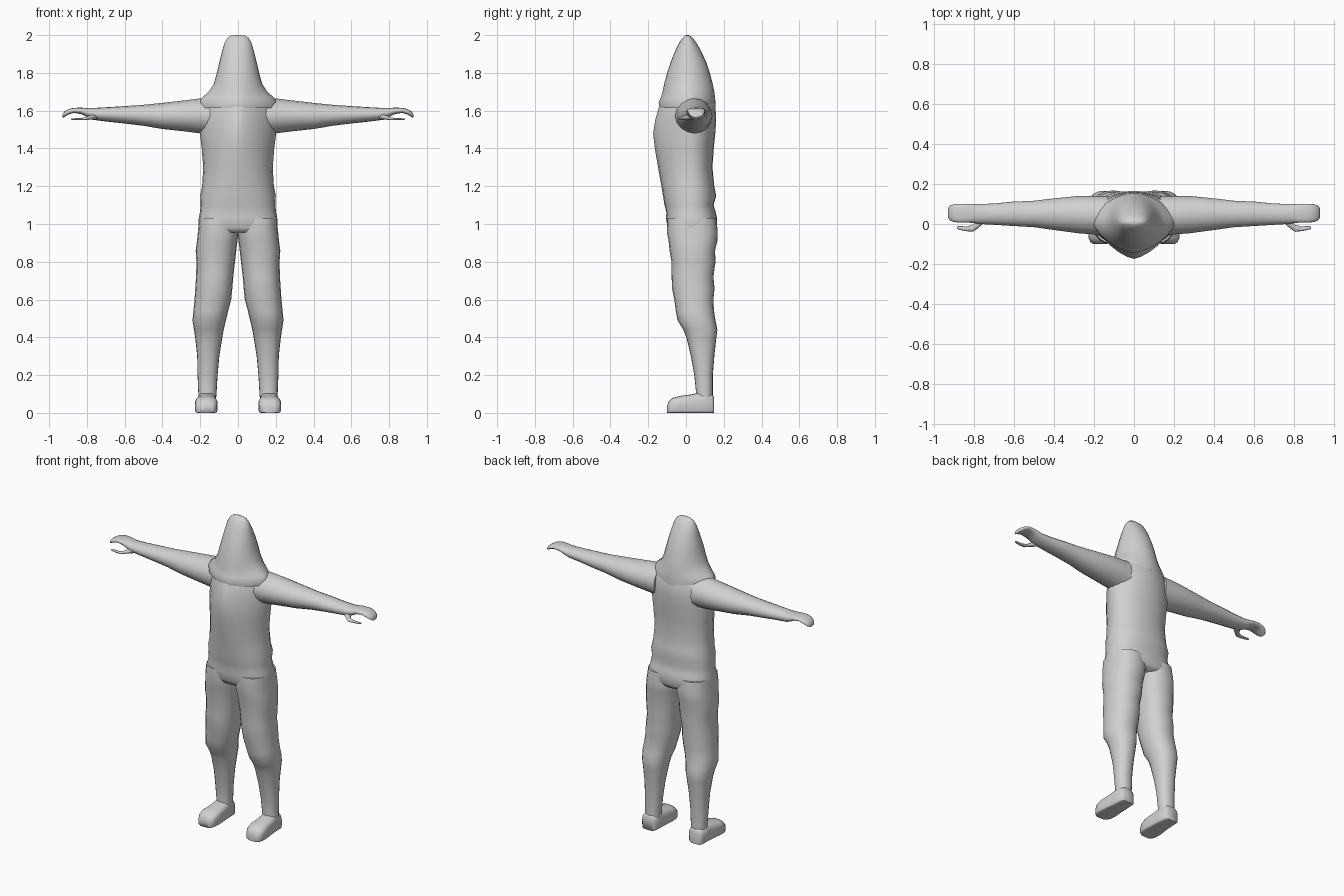
import bpy, bmesh, math
from mathutils import Vector

grey = bpy.data.materials.new("plain_grey")
grey.diffuse_color = (0.64, 0.64, 0.64, 1)

# Axis order for lofts: (along, across, depth) -> xyz
PLACE = {
    'z': lambda t, u, v: (u, v, t),
    'x': lambda t, u, v: (t, u, v),
    'y': lambda t, u, v: (u, t, v),
}


def loft(name, axis, rings, sides=20, side=1, mid=None):
    """Skin rings of (t, u0, u1, v0, v1, low power, high power)."""
    bm = bmesh.new()
    loops = []
    for t, u0, u1, v0, v1, n_lo, n_hi in rings:
        uc, a = (u0 + u1) / 2, (u1 - u0) / 2
        vc = (v0 + v1) / 2 if mid is None else mid
        loop = []
        for i in range(sides):
            ang = 2 * math.pi * i / sides
            c, s = math.cos(ang), math.sin(ang)
            n = n_hi if s > 0 else n_lo
            b = v1 - vc if s > 0 else vc - v0
            u = uc + a * math.copysign(abs(c) ** (2 / n), c)
            v = vc + b * math.copysign(abs(s) ** (2 / n), s)
            p = Vector(PLACE[axis](t, u, v))
            p.x *= side
            loop.append(bm.verts.new(p))
        loops.append(loop)
    for lo, hi in zip(loops, loops[1:]):
        for i in range(sides):
            j = (i + 1) % sides
            bm.faces.new((lo[i], lo[j], hi[j], hi[i]))
    bm.faces.new(loops[0])
    bm.faces.new(loops[-1])
    bmesh.ops.recalc_face_normals(bm, faces=bm.faces)
    mesh = bpy.data.meshes.new(name)
    bm.to_mesh(mesh)
    bm.free()
    mesh.materials.append(grey)
    for p in mesh.polygons:
        p.use_smooth = True
    mesh.set_sharp_from_angle(angle=math.radians(65))
    ob = bpy.data.objects.new(name, mesh)
    bpy.context.collection.objects.link(ob)
    return ob


def sym(t, a, v0, v1, n_lo, n_hi):
    return (t, -a, a, v0, v1, n_lo, n_hi)


# Torso: pointed chest, squarer hips
loft("torso", 'z', [
    sym(0.955, 0.205, -0.085, 0.150, 2.6, 2.6),
    sym(0.98, 0.210, -0.098, 0.165, 2.6, 2.6),
    sym(1.03, 0.208, -0.106, 0.165, 2.5, 2.5),
    sym(1.06, 0.202, -0.104, 0.158, 2.4, 2.4),
    sym(1.10, 0.198, -0.114, 0.146, 2.3, 2.3),
    sym(1.15, 0.200, -0.122, 0.160, 2.2, 2.3),
    sym(1.20, 0.190, -0.130, 0.150, 2.1, 2.2),
    sym(1.30, 0.184, -0.148, 0.140, 1.9, 2.1),
    sym(1.40, 0.192, -0.165, 0.147, 1.7, 2.1),
    sym(1.48, 0.202, -0.174, 0.155, 1.5, 2.0),
    sym(1.55, 0.205, -0.163, 0.160, 1.4, 1.9),
    sym(1.62, 0.200, -0.143, 0.156, 1.4, 1.8),
    sym(1.66, 0.170, -0.120, 0.140, 1.4, 1.8),
], sides=24, mid=0.03)

# Hood: tall dome flaring onto the shoulders
loft("hood", 'z', [
    sym(1.615, 0.205, -0.140, 0.157, 1.5, 1.7),
    sym(1.645, 0.206, -0.145, 0.156, 1.5, 1.7),
    sym(1.668, 0.192, -0.133, 0.154, 1.5, 1.7),
    sym(1.70, 0.155, -0.124, 0.150, 1.7, 1.8),
    sym(1.74, 0.129, -0.116, 0.142, 1.9, 1.9),
    sym(1.80, 0.112, -0.100, 0.126, 2, 2),
    sym(1.86, 0.098, -0.080, 0.106, 2, 2),
    sym(1.92, 0.083, -0.056, 0.078, 2, 2),
    sym(1.96, 0.071, -0.036, 0.055, 2, 2),
    sym(1.985, 0.056, -0.018, 0.036, 2, 2),
    sym(1.997, 0.038, -0.006, 0.022, 2, 2),
    sym(2.0, 0.020, 0.002, 0.014, 2, 2),
], sides=24, mid=0.008)

for side, label in ((1, "left"), (-1, "right")):
    # Sleeve and flat, drooping hand
    loft(label + "_arm", 'x', [
        (0.13, -0.060, 0.140, 1.475, 1.668, 2, 2),
        (0.20, -0.052, 0.140, 1.480, 1.665, 1.9, 1.9),
        (0.28, -0.046, 0.140, 1.490, 1.655, 1.9, 1.9),
        (0.40, -0.030, 0.128, 1.503, 1.641, 2, 2),
        (0.50, -0.016, 0.116, 1.520, 1.631, 2, 2),
        (0.60, -0.010, 0.112, 1.532, 1.624, 2, 2),
        (0.70, -0.004, 0.102, 1.543, 1.618, 2, 2),
        (0.77, 0.000, 0.100, 1.552, 1.614, 2.1, 2.1),
        (0.80, 0.005, 0.101, 1.566, 1.614, 2.3, 2.3),
        (0.83, 0.007, 0.101, 1.582, 1.616, 2.5, 2.5),
        (0.87, 0.007, 0.101, 1.588, 1.615, 2.5, 2.5),
        (0.90, 0.010, 0.099, 1.578, 1.607, 2.5, 2.5),
        (0.92, 0.018, 0.092, 1.566, 1.595, 2.3, 2.3),
        (0.93, 0.032, 0.078, 1.562, 1.578, 2, 2),
    ], sides=16, side=side)

    # Thumb held forward of and below the hand
    loft(label + "_thumb", 'x', [
        (0.75, 0.004, 0.045, 1.553, 1.585, 2, 2),
        (0.78, -0.022, 0.026, 1.552, 1.577, 2, 2),
        (0.805, -0.039, -0.004, 1.550, 1.566, 2, 2),
        (0.835, -0.036, -0.013, 1.549, 1.561, 2, 2),
        (0.87, -0.030, -0.010, 1.550, 1.560, 2, 2),
        (0.884, -0.024, -0.012, 1.552, 1.558, 2, 2),
    ], sides=10, side=side)

    # Trouser leg: baggy thigh and knee, slim shin
    loft(label + "_leg", 'z', [
        (0.07, 0.116, 0.210, 0.050, 0.143, 2.2, 2.2),
        (0.10, 0.114, 0.210, 0.054, 0.142, 2.2, 2.2),
        (0.20, 0.108, 0.214, 0.044, 0.142, 2.2, 2.2),
        (0.30, 0.099, 0.216, 0.026, 0.150, 2.2, 2.2),
        (0.40, 0.083, 0.227, 0.002, 0.161, 2.2, 2.2),
        (0.44, 0.076, 0.233, -0.014, 0.166, 2.2, 2.2),
        (0.49, 0.064, 0.241, -0.045, 0.156, 2.2, 2.2),
        (0.54, 0.052, 0.236, -0.054, 0.148, 2.2, 2.2),
        (0.60, 0.036, 0.230, -0.062, 0.145, 2.2, 2.2),
        (0.66, 0.030, 0.226, -0.074, 0.151, 2.2, 2.2),
        (0.72, 0.025, 0.222, -0.076, 0.145, 2.2, 2.2),
        (0.80, 0.016, 0.220, -0.077, 0.156, 2.3, 2.3),
        (0.86, 0.009, 0.224, -0.087, 0.154, 2.3, 2.3),
        (0.91, 0.003, 0.217, -0.092, 0.166, 2.4, 2.4),
        (0.96, -0.004, 0.212, -0.102, 0.168, 2.4, 2.4),
        (1.03, -0.006, 0.205, -0.098, 0.160, 2.4, 2.4),
    ], sides=20, side=side)

    # Shoe: flat sole, low rounded toe
    loft(label + "_shoe", 'y', [
        (0.148, 0.130, 0.206, 0.0, 0.085, 6, 2.5),
        (0.138, 0.118, 0.214, 0.0, 0.098, 8, 2.8),
        (0.07, 0.114, 0.217, 0.0, 0.108, 8, 2.8),
        (0.03, 0.112, 0.221, 0.0, 0.098, 8, 2.8),
        (-0.03, 0.108, 0.228, 0.0, 0.090, 8, 2.8),
        (-0.07, 0.112, 0.227, 0.0, 0.080, 8, 2.6),
        (-0.09, 0.122, 0.218, 0.0, 0.063, 8, 2.4),
        (-0.10, 0.138, 0.204, 0.0, 0.040, 6, 2.2),
    ], sides=20, side=side)
